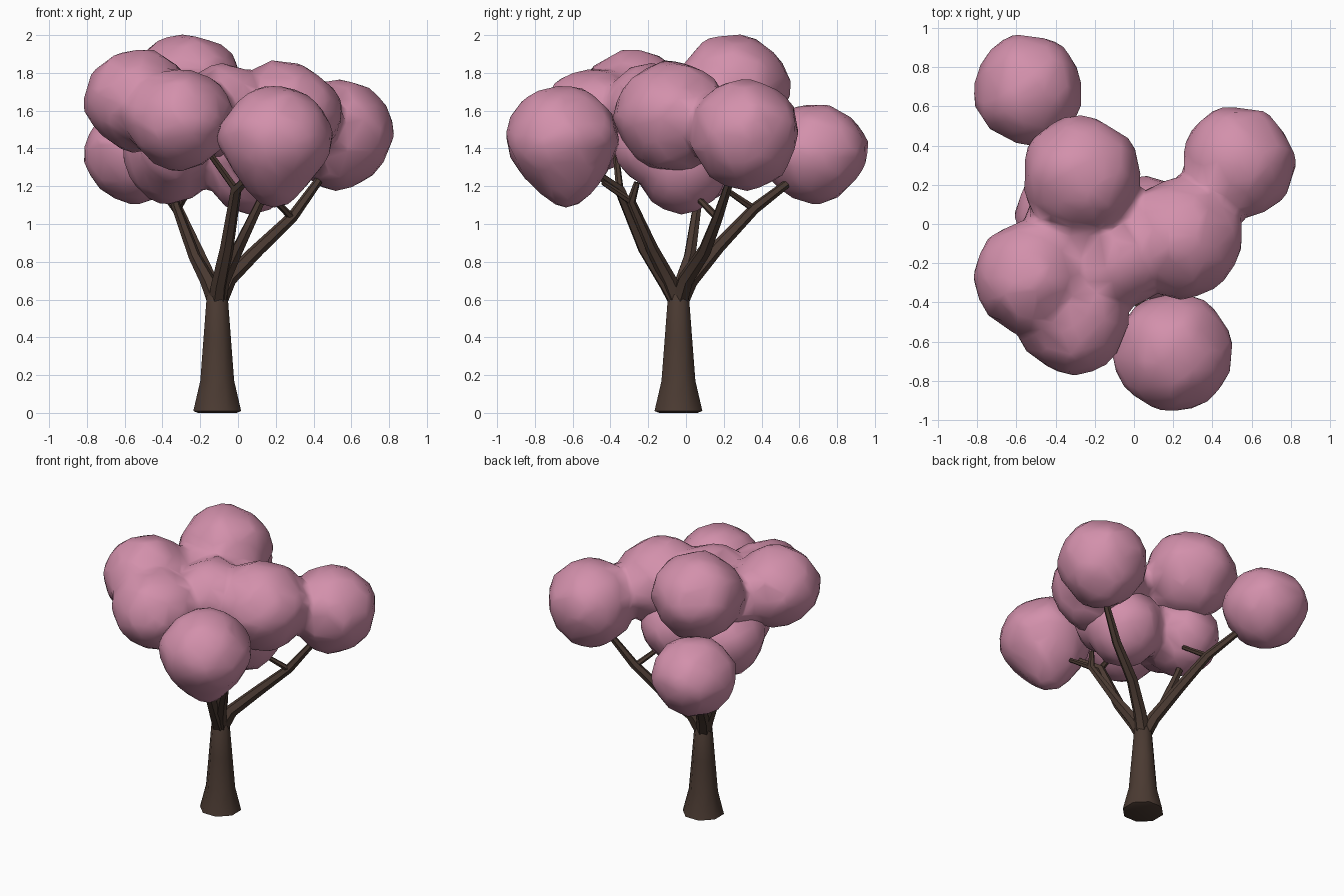
import bpy, bmesh
from math import sin, cos, pi
from mathutils import Vector, noise

cube = bpy.data.objects.get("Cube")
if cube:
    bpy.data.objects.remove(cube, do_unlink=True)


def material(name, colour):
    m = bpy.data.materials.new(name)
    m.use_nodes = True
    m.diffuse_color = colour
    bsdf = next(n for n in m.node_tree.nodes if n.type == 'BSDF_PRINCIPLED')
    bsdf.inputs["Base Color"].default_value = colour
    bsdf.inputs["Roughness"].default_value = 0.9
    return m


BARK = material("brown_bark", (0.07, 0.043, 0.032, 1))
BLOSSOM = material("pink_blossom", (0.65, 0.28, 0.41, 1))


def add(name, data, mat):
    ob = bpy.data.objects.new(name, data)
    bpy.context.collection.objects.link(ob)
    data.materials.append(mat)
    return ob


def activate(ob):
    bpy.ops.object.select_all(action='DESELECT')
    ob.select_set(True)
    bpy.context.view_layer.objects.active = ob


def mesh_from(bm, name, mat):
    bmesh.ops.recalc_face_normals(bm, faces=bm.faces)
    me = bpy.data.meshes.new(name)
    bm.to_mesh(me)
    bm.free()
    return add(name, me, mat)


# Trunk: stacked octagon rings with a flared foot
def trunk(centre, rings, sides=8):
    bm = bmesh.new()
    loops = []
    for z, r in rings:
        loops.append([bm.verts.new((centre[0] + r * cos(2 * pi * (i + 0.5) / sides),
                                    centre[1] + r * sin(2 * pi * (i + 0.5) / sides), z))
                      for i in range(sides)])
    for a, b in zip(loops, loops[1:]):
        for i in range(sides):
            j = (i + 1) % sides
            bm.faces.new((a[i], a[j], b[j], b[i]))
    bm.faces.new(loops[0][::-1])
    bm.faces.new(loops[-1])
    ob = mesh_from(bm, "trunk", BARK)
    activate(ob)
    bpy.ops.object.shade_smooth_by_angle(angle=0.8)


trunk((-0.11, -0.04), [(0.0, 0.11), (0.01, 0.137), (0.17, 0.097), (0.4, 0.078), (0.62, 0.06), (0.67, 0.035)])


# Branches: tapered tubes
def branch(name, points, start, end):
    cu = bpy.data.curves.new(name, 'CURVE')
    cu.dimensions = '3D'
    cu.bevel_depth = 1.0
    cu.bevel_resolution = 1
    cu.use_fill_caps = True
    sp = cu.splines.new('POLY')
    sp.points.add(len(points) - 1)
    for i, (p, co) in enumerate(zip(sp.points, points)):
        p.co = (*co, 1)
        p.radius = start + (end - start) * i / (len(points) - 1)
    ob = add(name, cu, BARK)
    activate(ob)
    bpy.ops.object.convert(target='MESH')
    bpy.ops.object.shade_smooth_by_angle(angle=0.8)


FORK = (-0.11, -0.04, 0.58)
LIMBS = {
    "left_limb": [(-0.05, 0.0, 0.71), (0.1, 0.1, 0.86), (0.29, 0.17, 1.04), (0.42, 0.23, 1.22), (0.52, 0.3, 1.42)],
    "back_limb": [(-0.15, 0.02, 0.7), (-0.23, 0.17, 0.88), (-0.32, 0.36, 1.08), (-0.42, 0.53, 1.21), (-0.52, 0.66, 1.34)],
    "front_limb": [(-0.1, -0.1, 0.68), (-0.06, -0.22, 0.87), (-0.01, -0.35, 1.18), (0.08, -0.48, 1.27), (0.2, -0.62, 1.4)],
    "middle_limb": [(-0.08, -0.09, 0.7), (0.0, -0.18, 0.87), (0.12, -0.29, 1.12), (0.14, -0.26, 1.22)],
    "right_limb": [(-0.16, -0.02, 0.7), (-0.23, 0.02, 0.83), (-0.33, 0.06, 1.1), (-0.36, 0.06, 1.3)],
}
for name, pts in LIMBS.items():
    branch(name, [FORK] + pts, 0.05, 0.016)

TWIGS = {
    "left_twig": [(0.29, 0.17, 1.03), (0.14, 0.02, 1.18)],
    "back_twig": [(-0.32, 0.36, 1.08), (-0.25, 0.2, 1.19)],
    "front_twig": [(-0.01, -0.35, 1.18), (-0.14, -0.37, 1.36), (-0.25, -0.44, 1.45)],
    "middle_twig": [(0.12, -0.29, 1.12), (0.17, -0.44, 1.22)],
}
for name, pts in TWIGS.items():
    branch(name, pts, 0.02, 0.014)


# Foliage: lumpy balls, narrower below, fused into soft clusters
def foliage(name, balls, pinch=0.12):
    bm = bmesh.new()
    for x, y, z, r, tall in balls:
        c = Vector((x, y, z))
        made = bmesh.ops.create_icosphere(bm, subdivisions=3, radius=1)
        for v in made["verts"]:
            n = v.co.normalized()
            lump = 1 + 0.06 * noise.noise(n * 2.2 + c * 5) + 0.07 * noise.noise(n * 4 + c * 3)
            taper = 1 + pinch * min(n.z, 0)
            v.co = c + Vector((n.x * taper, n.y * taper, n.z * tall)) * r * lump
    ob = mesh_from(bm, name, BLOSSOM)
    activate(ob)
    remesh = ob.modifiers.new("fuse", 'REMESH')
    remesh.mode = 'VOXEL'
    remesh.voxel_size = 0.03
    smooth = ob.modifiers.new("soften", 'SMOOTH')
    smooth.iterations = 4
    reduce = ob.modifiers.new("reduce", 'DECIMATE')
    reduce.ratio = 0.09
    for m in ("fuse", "soften", "reduce"):
        bpy.ops.object.modifier_apply(modifier=m)
    bpy.ops.object.shade_smooth()


foliage("back_foliage", [(-0.54, 0.685, 1.37, 0.28, 0.96)])
foliage("front_foliage", [(0.2, -0.655, 1.43, 0.305, 1.0), (0.2, -0.63, 1.36, 0.25, 1.1)], pinch=0.25)
foliage("crown_foliage", [
    (-0.27, 0.25, 1.71, 0.305, 0.97),
    (-0.53, -0.27, 1.65, 0.29, 0.93),
    (-0.31, -0.48, 1.55, 0.29, 0.93),
    (-0.08, -0.18, 1.6, 0.25, 1.0),
    (-0.34, -0.03, 1.58, 0.23, 1.0),
    (0.24, -0.07, 1.56, 0.31, 0.97),
    (0.53, 0.31, 1.475, 0.295, 1.0)])
foliage("lower_foliage", [
    (-0.35, 0.05, 1.36, 0.26, 1.0),
    (-0.34, -0.13, 1.4, 0.2, 1.0),
    (0.09, -0.2, 1.4, 0.19, 1.0),
    (0.06, -0.02, 1.31, 0.26, 1.0)])
